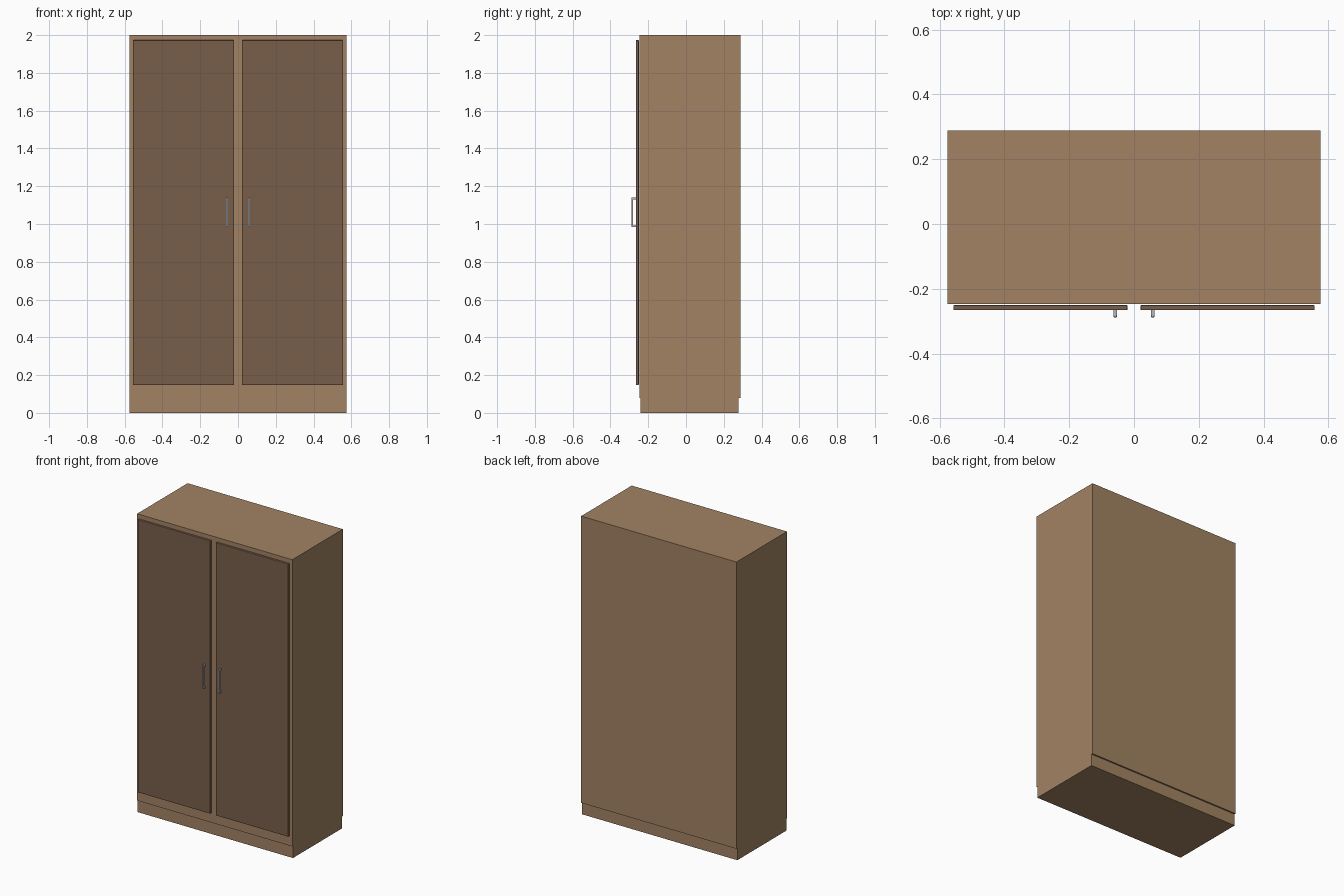
import bpy

cube = bpy.data.objects.get("Cube")
if cube:
    bpy.data.objects.remove(cube, do_unlink=True)


def material(name, rgb):
    m = bpy.data.materials.new(name)
    m.use_nodes = True
    color = (*rgb, 1.0)
    m.diffuse_color = color
    m.node_tree.nodes["Principled BSDF"].inputs["Base Color"].default_value = color
    return m


light_wood = material("light wood", (0.36, 0.225, 0.125))
dark_wood = material("dark wood", (0.19, 0.112, 0.07))
metal = material("brushed metal", (0.45, 0.48, 0.52))


def box(name, low, high, mat, bevel=0.0):
    """Box spanning two opposite corners, with an optional edge bevel."""
    bpy.ops.mesh.primitive_cube_add(
        size=1, location=[(a + b) / 2 for a, b in zip(low, high)])
    ob = bpy.context.object
    ob.name = name
    ob.scale = [b - a for a, b in zip(low, high)]
    bpy.ops.object.transform_apply(location=False, rotation=False, scale=True)
    ob.data.materials.append(mat)
    if bevel:
        mod = ob.modifiers.new("soft edges", "BEVEL")
        mod.width = bevel
        mod.segments = 2
    return ob


def side_box(name, side, x0, x1, y, z, mat, bevel=0.0):
    """Box mirrored to the given side (+1 left, -1 right)."""
    xs = sorted((side * x0, side * x1))
    return box(name, (xs[0], y[0], z[0]), (xs[1], y[1], z[1]), mat, bevel)


# Cabinet and recessed plinth
box("cabinet_body", (-0.575, -0.247, 0.08), (0.575, 0.288, 2.0), light_wood)
box("plinth", (-0.575, -0.24, 0.0), (0.575, 0.278, 0.08), light_wood)

# Doors with bracket handles
for label, side in (("left", 1), ("right", -1)):
    side_box(label + "_door", side, 0.02, 0.557, (-0.266, -0.25),
             (0.147, 1.973), dark_wood, 0.003)
    side_box(label + "_handle_grip", side, 0.053, 0.063, (-0.288, -0.28),
             (0.983, 1.141), metal, 0.002)
    for end, z in (("lower", 0.983), ("upper", 1.131)):
        side_box(f"{label}_handle_{end}_post", side, 0.053, 0.063,
                 (-0.282, -0.264), (z, z + 0.01), metal)
